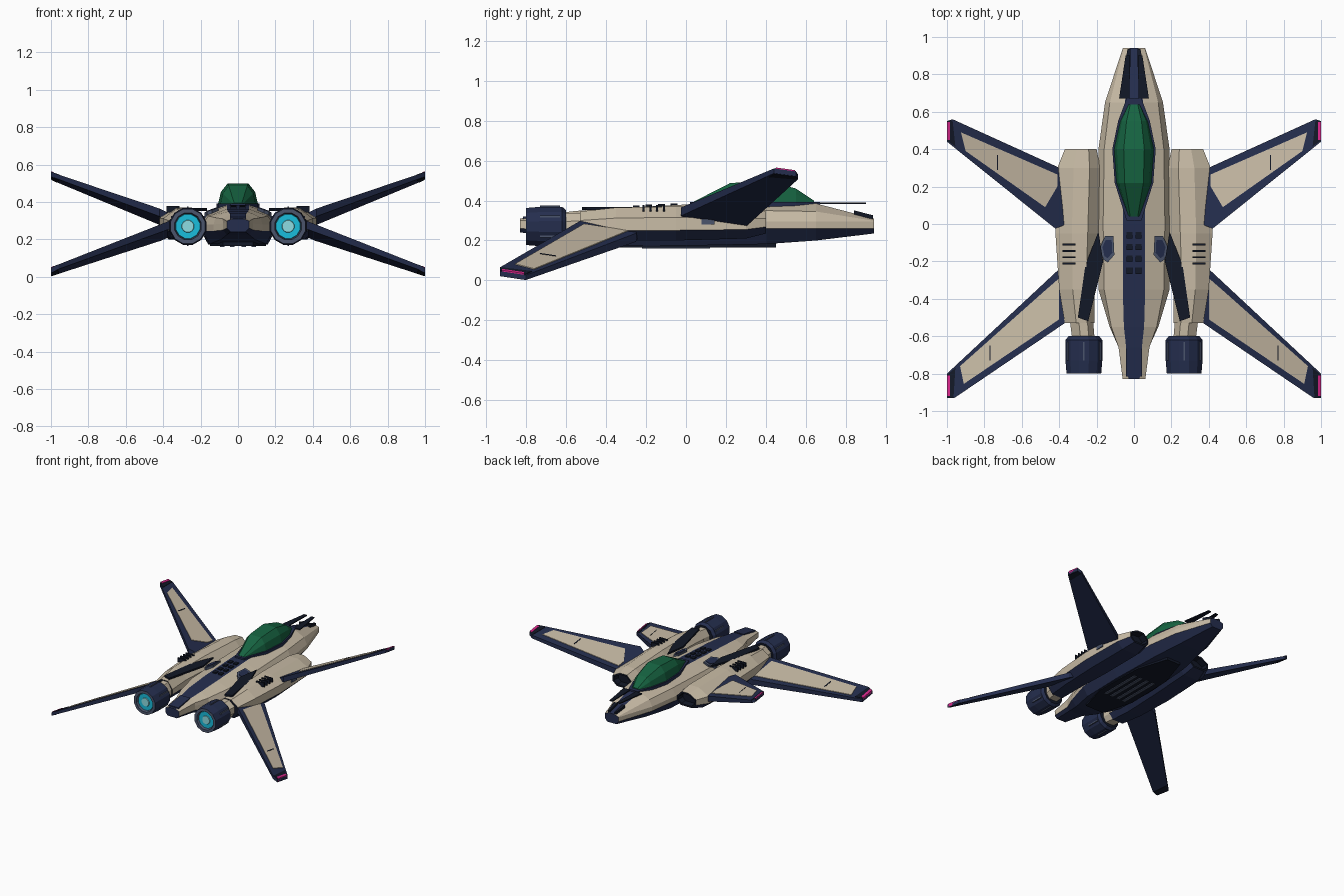
import bpy, bmesh, math

if "Cube" in bpy.data.objects:
    bpy.data.objects.remove(bpy.data.objects["Cube"])

def material(name, rgb):
    m = bpy.data.materials.new(name)
    m.diffuse_color = (*rgb, 1)
    m.use_nodes = True
    m.node_tree.nodes["Principled BSDF"].inputs["Base Color"].default_value = m.diffuse_color
    return m

TAN = material("tan", (.58, .50, .38))
NAVY = material("navy", (.018, .027, .076))
DARK = material("dark", (.006, .009, .02))
SLATE = material("slate", (.07, .09, .15))
GREEN = material("green", (.008, .127, .053))
CYAN = material("cyan", (.01, .51, .72))
PALE = material("pale_glow", (.27, .72, .76))
PINK = material("pink", (.7, .02, .26))

def finish(name, bm, mats, mirror):
    bmesh.ops.recalc_face_normals(bm, faces=bm.faces)
    me = bpy.data.meshes.new(name)
    bm.to_mesh(me)
    bm.free()
    for m in mats:
        me.materials.append(m)
    ob = bpy.data.objects.new(name, me)
    bpy.context.collection.objects.link(ob)
    if mirror:
        ob.modifiers.new("mirror", 'MIRROR')
    return ob

def loft(name, rings, mats, pick=lambda j, i: 0, mirror=False, recess=None):
    """Skin rings of 3D points; pick(segment, side) gives the material index."""
    bm = bmesh.new()
    vs = [[bm.verts.new(p) for p in r] for r in rings]
    n = len(rings[0])
    for j in range(len(vs) - 1):
        for i in range(n):
            k = (i + 1) % n
            f = bm.faces.new((vs[j][i], vs[j][k], vs[j + 1][k], vs[j + 1][i]))
            f.material_index = pick(j, i)
    caps = [bm.faces.new(vs[0]), bm.faces.new(vs[-1])]
    for f in caps:
        f.material_index = len(mats) - 1
    bmesh.ops.recalc_face_normals(bm, faces=bm.faces)
    if recess:
        bmesh.ops.inset_individual(bm, faces=[caps[0]], thickness=.014, depth=0)
        bmesh.ops.inset_individual(bm, faces=[caps[0]], thickness=.004, depth=-recess)
    return finish(name, bm, mats, mirror)

def prism(name, pts, low, high, mat, mirror=True):
    """Plate with an outline in plan; low and high are heights or functions of x, y."""
    at = lambda h, x, y: h(x, y) if callable(h) else h
    bm = bmesh.new()
    a = [bm.verts.new((x, y, at(low, x, y))) for x, y in pts]
    b = [bm.verts.new((x, y, at(high, x, y))) for x, y in pts]
    bm.faces.new(a)
    bm.faces.new(b)
    for i in range(len(pts)):
        k = (i + 1) % len(pts)
        bm.faces.new((a[i], a[k], b[k], b[i]))
    return finish(name, bm, [mat], mirror)

def rect(x, y, w, l):
    return [(x - w/2, y - l/2), (x + w/2, y - l/2), (x + w/2, y + l/2), (x - w/2, y + l/2)]

# fuselage: y, spine half width, top, half width, waist, belly half width, bottom
def hull_ring(y, t, zt, w, zm, b, zb):
    half = [(t * .6, zt), ((t + w) * .55, zt * .62 + zm * .38), (w, zm + .015), (w, zm - .02), (b, zb)]
    return [(x, y, z) for x, z in half] + [(-x, y, z) for x, z in reversed(half)]

hull = [(.94, .04, .31, .06, .28, .04, .235), (.65, .08, .385, .155, .28, .10, .20),
        (.40, .10, .392, .19, .28, .14, .182), (0, .10, .38, .20, .27, .16, .174),
        (-.35, .10, .362, .19, .265, .15, .176), (-.55, .09, .348, .13, .265, .09, .20),
        (-.66, .07, .335, .08, .27, .06, .225), (-.83, .05, .31, .06, .28, .04, .24)]
loft("fuselage", [hull_ring(*h) for h in hull], [TAN, NAVY],
     lambda j, i: 1 if i in (3, 4, 5) or (i == 9 and j != 1) else 0)

# canopy
def canopy_ring(y, b, t, z):
    half = [(t, z), ((b + t) * .56, .6 * z + .4 * .385), (b, .385), (b * .9, .35)]
    return [(x, y, q) for x, q in half] + [(-x, y, q) for x, q in reversed(half)]

glass = [(.64, .03, .02, .40), (.55, .075, .04, .46), (.40, .108, .055, .50),
         (.22, .095, .05, .487), (.04, .03, .02, .395)]
loft("canopy", [canopy_ring(*g) for g in glass], [GREEN])
# canopy frame rim
prism("canopy_rim", [(.04, .67), (.085, .55), (.116, .40), (.103, .22), (.04, .02),
                     (-.04, .02), (-.103, .22), (-.116, .40), (-.085, .55), (-.04, .67)], .36, .393, NAVY, False)

# side nacelles with recessed intakes
def nacelle_ring(y, a, b, zb, zt):
    w, h = b - a, zt - zb
    return [(x, y, z) for x, z in [
        (a, zb + .6*h), (a + .25*w, zt), (a + .62*w, zt), (b, zb + .68*h), (b, zb + .3*h),
        (b - .22*w, zb), (a + .2*w, zb), (a, zb + .3*h)]]

pods = [(.40, .20, .37, .235, .345), (.30, .18, .41, .21, .36), (-.05, .19, .42, .20, .37),
        (-.35, .21, .40, .20, .365), (-.53, .21, .37, .205, .345)]
loft("nacelle", [nacelle_ring(*p) for p in pods], [TAN, NAVY, DARK],
     lambda j, i: 1 if i in (4, 5, 6) else 0, True, .05)
necks = [(-.50, .22, .345, .21, .34), (-.62, .21, .33, .21, .335)]
loft("engine_neck", [nacelle_ring(*p) for p in necks], [TAN], mirror=True)

# engines: faceted rings around the nozzle axis
def circle(y, r, n=12):
    return [(.268 + r * math.cos(math.tau * (i + .5) / n), y,
             .27 + r * math.sin(math.tau * (i + .5) / n)) for i in range(n)]

loft("engine", [circle(*c) for c in [(-.60, .085), (-.62, .102), (-.73, .102), (-.80, .096),
                                      (-.80, .074), (-.775, .068)]],
     [NAVY, SLATE, DARK], lambda j, i: 1 if j > 2 else 0, True)
loft("engine_glow", [circle(-.77, .069), circle(-.785, .066)], [CYAN], mirror=True)
loft("engine_core", [circle(-.78, .036), circle(-.79, .032)], [PALE], mirror=True)
for i in range(6):
    a = math.tau * (i + .5) / 6
    x, z = .268 + .1 * math.cos(a), .27 + .1 * math.sin(a)
    prism("engine_rib", rect(x, -.68, .008, .10), z - .005, z + .005, SLATE)

# wings: tilted plates, z is a plane over x and y
def wing(tag, plane, outline, panel, tip, block, seam):
    off = lambda k, s=0: (lambda x, y: plane(x, y) + k * (.022 - .01 * (x - .36) / .64) + s)
    prism(tag + "_wing", outline, off(-1), off(1), NAVY)
    prism(tag + "_wing_panel", panel, off(.5), off(1, .004), TAN)
    prism(tag + "_wing_tip_block", block, off(-1, -.002), off(1, .003), DARK)
    prism(tag + "_wing_tip_light", tip, off(-.6), off(1, .006), PINK)
    prism(tag + "_wing_seam", rect(*seam, .006, .08), off(.9), off(1, .006), DARK)

wing("upper", lambda x, y: .345 + .46 * (x - .42) - .135 * (y + .03),
     [(.36, .28), (.42, .31), (.97, .56), (1, .55), (1, .44), (.42, -.025), (.36, .0)],
     [(.41, .265), (.925, .49), (.90, .39), (.475, .09), (.41, .20)],
     [(.985, .45), (1.0, .45), (1.0, .545), (.985, .545)],
     [(.955, .415), (.998, .445), (.998, .55), (.97, .555)], (.73, .33))
wing("lower", lambda x, y: .215 - .479 * (x - .41) - .15 * (y + .25),
     [(.35, -.24), (.41, -.25), (1, -.80), (1, -.93), (.96, -.93), (.37, -.53), (.33, -.48)],
     [(.40, -.29), (.475, -.355), (.93, -.76), (.91, -.855), (.40, -.51)],
     [(.985, -.92), (1.0, -.92), (1.0, -.81), (.985, -.81)],
     [(.955, -.77), (.998, -.805), (.998, -.928), (.965, -.928)], (.77, -.69))

# nose plates floating over the nose
prism("nose_plate", [(.025, .67), (.08, .67), (.045, .90), (.02, .90)], .382, .39, DARK)
prism("nose_plate_front", [(.02, .84), (.05, .84), (.035, .935), (.02, .935)],
      lambda x, y: .325 - .26 * (y - .94) - .02, lambda x, y: .325 - .26 * (y - .94), DARK)

# dark diagonal strakes between body and nacelles
prism("strake", [(.19, -.04), (.255, -.20), (.245, -.53), (.30, -.50), (.26, -.22), (.17, -.2)][:1]
      + [(.165, -.2), (.245, -.52), (.30, -.50), (.26, -.22)], .353, .367, DARK)

# nacelle vents, spine hatches and hexagonal vents
for i in range(4):
    prism("nacelle_vent", rect(.348, -.11 - .034 * i, .07, .01), .345, .378, DARK)
    prism("spine_hatch", rect(.024, -.06 - .063 * i, .03, .034), .36, .385 - .003 * i, DARK)
hexa = [(.11, -.065), (.155, -.065), (.18, -.12), (.165, -.19), (.14, -.205), (.105, -.165)]
slope = lambda s: (lambda x, y: .372 - .35 * (x - .09) + s)
prism("hex_vent", hexa, slope(-.03), slope(.004), SLATE)
prism("hex_vent_core", [(.142 + (x - .142) * .7, -.13 + (y + .13) * .7) for x, y in hexa],
      slope(-.02), slope(.008), NAVY)

# side hatch on the nacelle
prism("side_hatch", rect(.41, .11, .025, .065), .28, .308, SLATE)

# belly plate and grilles
prism("belly_plate", [(.06, .45), (.14, .2), (.15, -.2), (.08, -.45),
                      (-.08, -.45), (-.15, -.2), (-.14, .2), (-.06, .45)], .166, .185, DARK, False)
for x in (.03, .085):
    prism("belly_grille", rect(x, -.05, .025, .34), .16, .17, SLATE)
# tail block
prism("tail_block", rect(0, -.74, .085, .15), .25, lambda x, y: .33 + .15 * (y + .74), NAVY, False)
